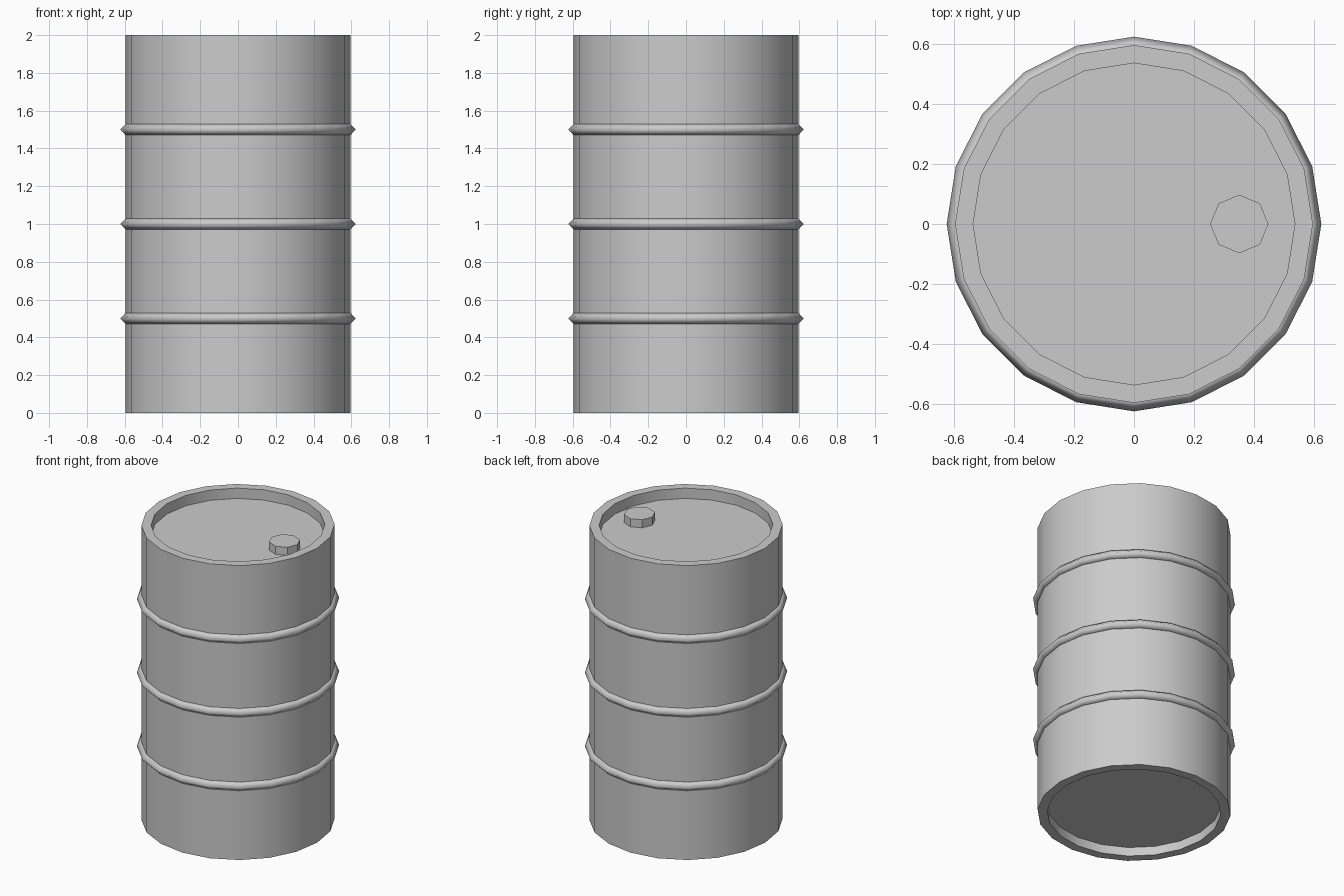
import bpy, bmesh, math

if "Cube" in bpy.data.objects:
    bpy.data.objects.remove(bpy.data.objects["Cube"])

SIDES = 20


def lathe(name, profile, sides=SIDES, center=(0, 0), closed=False):
    """Revolve (radius, z) points around z; a zero radius makes a pole."""
    bm = bmesh.new()
    rings = []
    for r, z in profile:
        if r == 0:
            rings.append([bm.verts.new((0, 0, z))] * sides)
        else:
            rings.append([bm.verts.new((r * math.cos(2 * math.pi * i / sides),
                                        r * math.sin(2 * math.pi * i / sides), z))
                          for i in range(sides)])
    pairs = list(zip(rings, rings[1:]))
    if closed:
        pairs.append((rings[-1], rings[0]))
    for a, b in pairs:
        for i in range(sides):
            j = (i + 1) % sides
            bm.faces.new(list(dict.fromkeys((a[i], a[j], b[j], b[i]))))
    bmesh.ops.recalc_face_normals(bm, faces=bm.faces)
    mesh = bpy.data.meshes.new(name)
    bm.to_mesh(mesh)
    bm.free()
    obj = bpy.data.objects.new(name, mesh)
    obj.location = (*center, 0)
    bpy.context.collection.objects.link(obj)
    bpy.ops.object.select_all(action='DESELECT')
    obj.select_set(True)
    bpy.context.view_layer.objects.active = obj
    bpy.ops.object.shade_smooth_by_angle(angle=math.radians(35))
    return obj


# Drum shell with raised rims and recessed ends
lathe("drum_body", [(0, 0.06), (0.535, 0.06), (0.535, 0), (0.595, 0),
                    (0.595, 2), (0.535, 2), (0.535, 1.93), (0, 1.93)])

# Three stiffening hoops, diamond in cross-section
for k, z in enumerate((0.5, 1.0, 1.5)):
    hoop = lathe(f"hoop_{k + 1}", [(0.59, z - 0.035), (0.623, z),
                                   (0.59, z + 0.035), (0.557, z)], closed=True)
    hoop.data.polygons.foreach_set("use_smooth", [True] * len(hoop.data.polygons))
    sharp = hoop.data.attributes.get("sharp_edge")
    if sharp:
        hoop.data.attributes.remove(sharp)

# Filler cap on the lid
lathe("filler_cap", [(0, 1.92), (0.097, 1.92), (0.097, 1.985), (0, 1.985)],
      sides=8, center=(0.35, 0))
